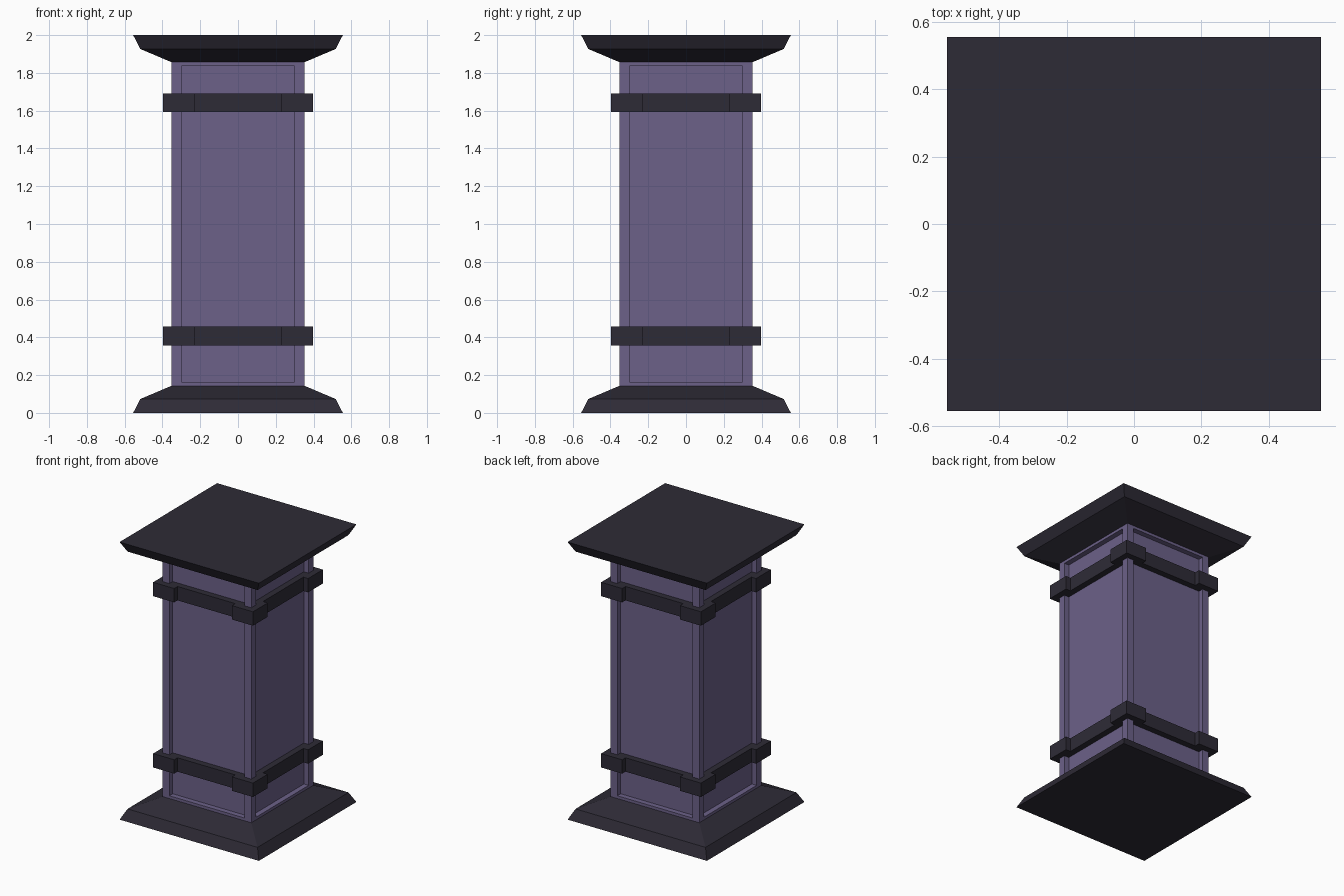
import bpy, bmesh

if "Cube" in bpy.data.objects:
    bpy.data.objects.remove(bpy.data.objects["Cube"])

def material(name, color):
    m = bpy.data.materials.new(name)
    m.diffuse_color = (*color, 1)
    m.use_nodes = True
    m.node_tree.nodes["Principled BSDF"].inputs["Base Color"].default_value = m.diffuse_color
    return m

STONE = material("purple_stone", (0.15, 0.12, 0.25))
DARK = material("dark_stone", (0.027, 0.024, 0.037))

def finish(name, bm, mat):
    bmesh.ops.recalc_face_normals(bm, faces=bm.faces)
    mesh = bpy.data.meshes.new(name)
    bm.to_mesh(mesh)
    bm.free()
    mesh.materials.append(mat)
    obj = bpy.data.objects.new(name, mesh)
    bpy.context.collection.objects.link(obj)

def loft(name, outlines, mat):
    """Skin a stack of (z, outline) sections and close both ends."""
    bm = bmesh.new()
    rings = [[bm.verts.new((x, y, z)) for x, y in pts] for z, pts in outlines]
    n = len(rings[0])
    for a, b in zip(rings, rings[1:]):
        for i in range(n):
            j = (i + 1) % n
            bm.faces.new((a[i], a[j], b[j], b[i]))
    bm.faces.new(rings[0])
    bm.faces.new(rings[-1])
    finish(name, bm, mat)

def square(h):
    return [(-h, -h), (h, -h), (h, h), (-h, h)]

# Base and capital: the same moulding, mirrored in height
profile = [(0, 0.555), (0.073, 0.518), (0.143, 0.353)]
loft("base", [(z, square(h)) for z, h in profile], DARK)
loft("capital", [(2 - z, square(h)) for z, h in profile], DARK)

# Shaft with a sunken panel on each of its four sides
H = 0.353
bm = bmesh.new()
bmesh.ops.create_cube(bm, size=1)
for v in bm.verts:
    v.co = (v.co.x * 2 * H, v.co.y * 2 * H, 1 + v.co.z * 1.78)
bm.normal_update()
sides = [f for f in bm.faces if abs(f.normal.z) < 0.5]
bmesh.ops.inset_individual(bm, faces=sides, thickness=0.075)
frames = [(f, f.normal.copy()) for f in sides]
for f, normal in frames:
    panel = bmesh.ops.extrude_discrete_faces(bm, faces=[f])["faces"][0]
    for v in panel.verts:
        v.co -= normal * 0.038
finish("shaft", bm, STONE)

# Bands: one side of the outline, turned four times, stepping in over the panels
side = [(-0.398, -0.398), (-0.23, -0.398), (-0.23, -0.36),
        (0.23, -0.36), (0.23, -0.398)]
outline = []
for turn in range(4):
    outline += side
    side = [(-y, x) for x, y in side]
for name, z in (("lower_band", 0.358), ("upper_band", 1.592)):
    loft(name, [(z, outline), (z + 0.1, outline)], DARK)
